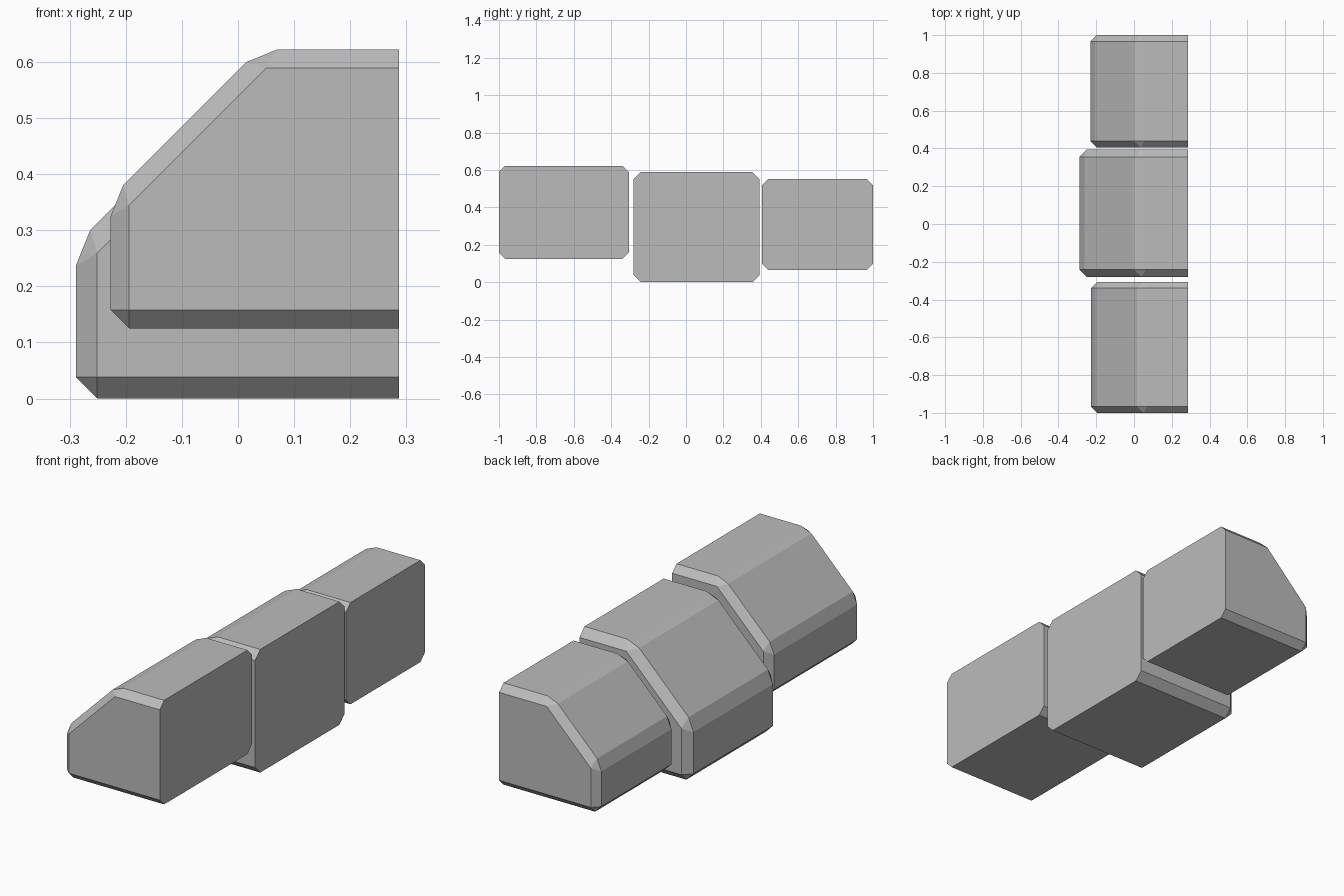
import bpy
import bmesh

cube = bpy.data.objects.get("Cube")
if cube:
    bpy.data.objects.remove(cube, do_unlink=True)

# Single stone colour
GREY = (0.5, 0.5, 0.5, 1.0)
stone = bpy.data.materials.new("grey_stone")
stone.use_nodes = True
stone.diffuse_color = GREY
stone.node_tree.nodes["Principled BSDF"].inputs["Base Color"].default_value = GREY

RIGHT = 0.287  # shared flat back plane of all blocks


def body_profile(left, bottom, top, slope, w):
    """Full cross-section with every outer corner chamfered by w."""
    d = w * 0.68
    corner = top - slope
    shoulder = left + slope
    return [(RIGHT, bottom), (RIGHT, top), (corner + w, top),
            (corner - d, top - d), (left + d, shoulder + d),
            (left, shoulder - w), (left, bottom + w), (left + w, bottom)]


def cap_profile(left, bottom, top, slope, w):
    """Smaller end face, inset by w except on the flat side."""
    line = slope - w * 2 ** 0.5
    return [(RIGHT, bottom + w), (RIGHT, top - w), (top - w - line, top - w),
            (left + w, left + w + line), (left + w, bottom + w)]


def block(name, y0, y1, w, left, bottom, top, slope):
    """Bevelled sloping block, the hull of four cross-sections along y."""
    body = body_profile(left, bottom, top, slope, w)
    cap = cap_profile(left, bottom, top, slope, w)
    bm = bmesh.new()
    for y, ring in ((y0, cap), (y0 + w, body), (y1 - w, body), (y1, cap)):
        for x, z in ring:
            bm.verts.new((x, y, z))
    bmesh.ops.convex_hull(bm, input=bm.verts)
    bmesh.ops.dissolve_limit(bm, angle_limit=0.02, verts=bm.verts, edges=bm.edges)
    bmesh.ops.recalc_face_normals(bm, faces=bm.faces)
    mesh = bpy.data.meshes.new(name)
    bm.to_mesh(mesh)
    bm.free()
    mesh.materials.append(stone)
    obj = bpy.data.objects.new(name, mesh)
    bpy.context.collection.objects.link(obj)


# Row of three blocks from front to back
block("front_block", -1.0, -0.306, 0.033, -0.227, 0.125, 0.622, 0.585)
block("middle_block", -0.28, 0.394, 0.038, -0.289, 0.0, 0.588, 0.564)
block("back_block", 0.406, 1.0, 0.033, -0.23, 0.066, 0.552, 0.53)
